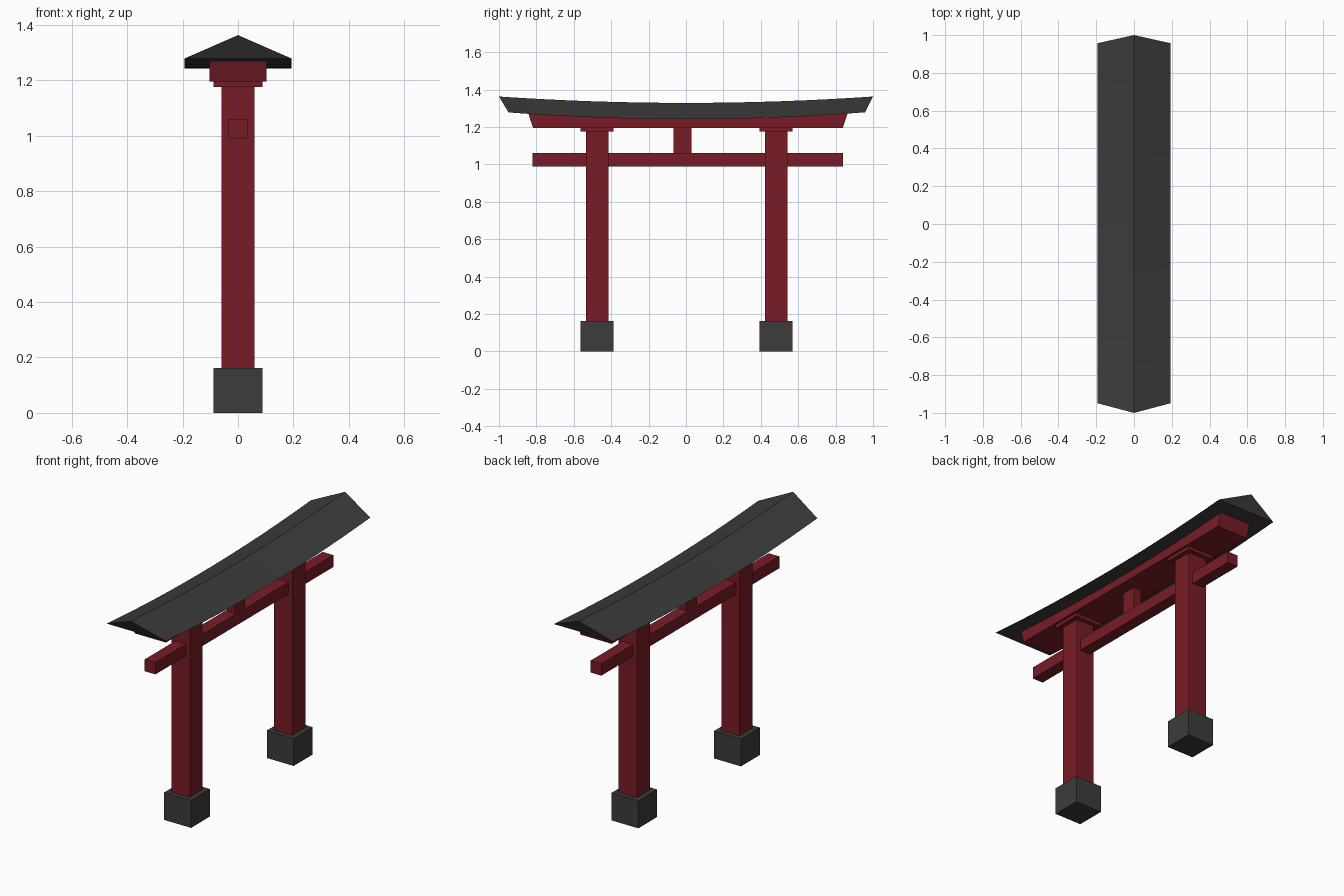
import bpy, bmesh

if "Cube" in bpy.data.objects:
    bpy.data.objects.remove(bpy.data.objects["Cube"])


def material(name, color):
    m = bpy.data.materials.new(name)
    m.diffuse_color = color
    m.use_nodes = True
    m.node_tree.nodes["Principled BSDF"].inputs["Base Color"].default_value = m.diffuse_color
    return m


RED = material("red_paint", (0.19, 0.012, 0.019, 1))
DARK = material("dark_stone", (0.045, 0.045, 0.045, 1))


def finish(name, bm, mat):
    bmesh.ops.recalc_face_normals(bm, faces=bm.faces)
    mesh = bpy.data.meshes.new(name)
    bm.to_mesh(mesh)
    bm.free()
    mesh.materials.append(mat)
    bpy.context.collection.objects.link(bpy.data.objects.new(name, mesh))


def box(name, x, y, z, mat):
    """Box from (min, max) ranges on each axis."""
    bm = bmesh.new()
    bmesh.ops.create_cube(bm, size=1)
    for v in bm.verts:
        v.co = [r[0] + (c + 0.5) * (r[1] - r[0]) for c, r in zip(v.co, (x, y, z))]
    finish(name, bm, mat)


def loft(name, section, mat, steps=16):
    """Closed solid through cross-sections section(t), t from -1 to 1."""
    bm = bmesh.new()
    rings = [[bm.verts.new(p) for p in section(-1 + 2 * i / steps)]
             for i in range(steps + 1)]
    for a, b in zip(rings, rings[1:]):
        for i in range(len(a)):
            j = (i + 1) % len(a)
            bm.faces.new((a[i], a[j], b[j], b[i]))
    bm.faces.new(rings[0])
    bm.faces.new(rings[-1])
    finish(name, bm, mat)


def eave_z(y):
    return 1.242 + 0.036 * (y / 0.95) ** 2


def roof_section(t):
    y = 0.953 * t + 0.004
    return [(-0.193, y, eave_z(y)), (0.193, y, eave_z(y)),
            (0, t, 1.329 + 0.034 * t * t)]


def beam_section(t):
    top, low = 0.853 * t + 0.011, 0.828 * t + 0.01
    return [(-0.102, low, 1.195), (0.102, low, 1.195),
            (0.102, top, eave_z(top)), (-0.102, top, eave_z(top))]


# Curved roof and the lintel that follows its underside
loft("roof", roof_section, DARK)
loft("upper_beam", beam_section, RED)

# Pillars with stone bases and capitals
for side, yc in (("left", -0.475), ("right", 0.482)):
    def column(part, half, z, mat):
        box(f"{side}_{part}", (-half, half), (yc - half, yc + half), z, mat)
    column("base", 0.088, (0, 0.162), DARK)
    column("pillar", 0.06, (0.162, 1.175), RED)
    column("capital", 0.088, (1.175, 1.195), RED)

# Tie beam and centre strut
box("tie_beam", (-0.035, 0.035), (-0.82, 0.84), (0.99, 1.06), RED)
box("centre_strut", (-0.025, 0.025), (-0.066, 0.03), (1.06, 1.195), RED)
